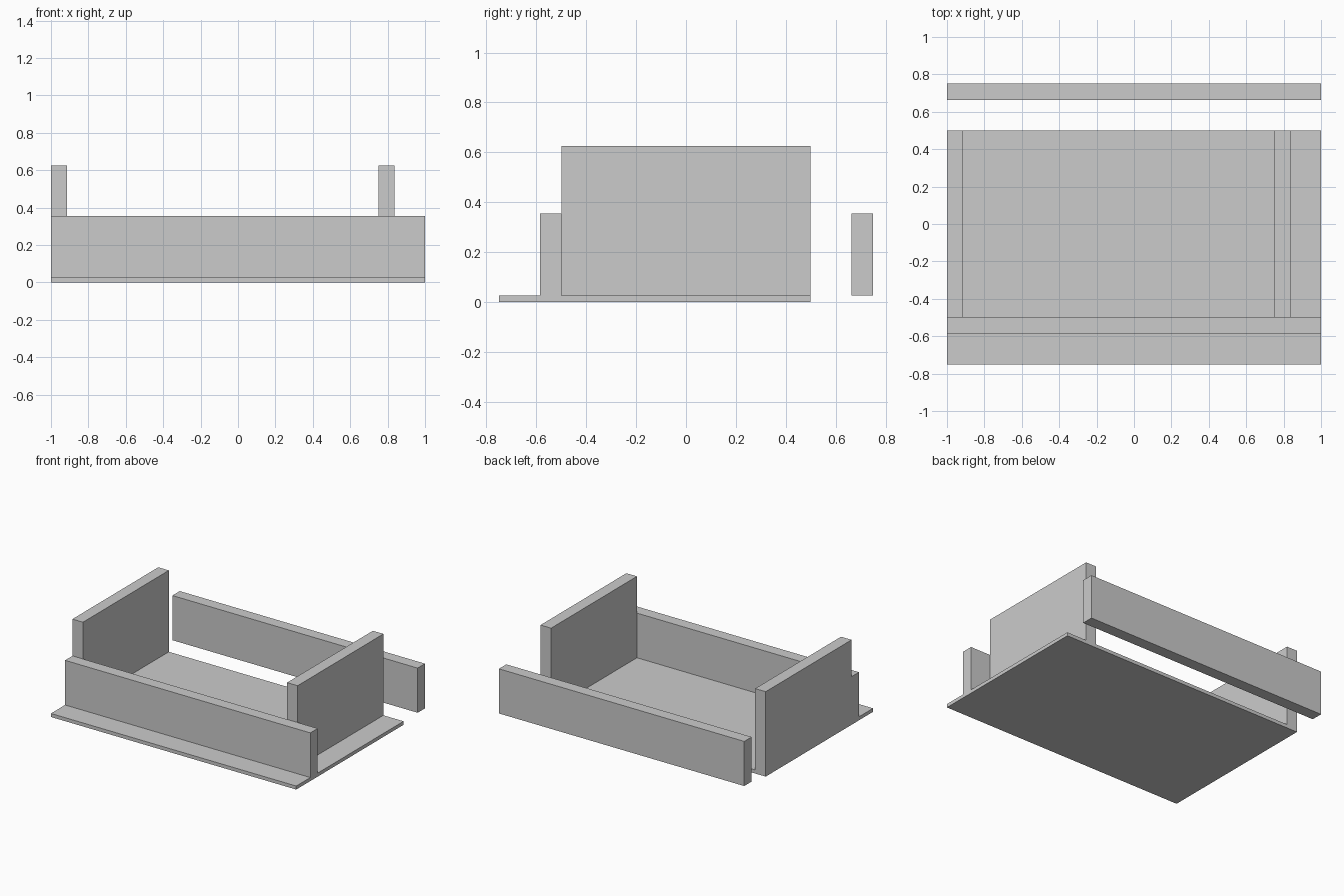
import bpy

if "Cube" in bpy.data.objects:
    bpy.data.objects.remove(bpy.data.objects["Cube"])

BASE_TOP = 0.026   # top of the floor panel
T = 0.086          # board thickness
LOW, HIGH = 0.355, 0.626


def board(name, x, y, z):
    """Box spanning the given (min, max) ranges."""
    spans = (x, y, z)
    bpy.ops.mesh.primitive_cube_add(size=1, location=[(a + b) / 2 for a, b in spans])
    ob = bpy.context.object
    ob.name = name
    ob.scale = [b - a for a, b in spans]
    bpy.ops.object.transform_apply(location=False, rotation=False, scale=True)
    return ob


# Thin floor panel
board("floor_panel", (-1, 1), (-0.75, 0.5), (0, BASE_TOP))

# Low long boards: front one on the floor, back one standing clear of it
for name, y in (("front_board", -0.5 - T), ("back_board", 0.75 - T)):
    board(name, (-1, 1), (y, y + T), (BASE_TOP, LOW))

# Tall end boards
for name, x in (("left_end_board", -1), ("right_end_board", 0.75)):
    board(name, (x, x + T), (-0.5, 0.5), (BASE_TOP, HIGH))
